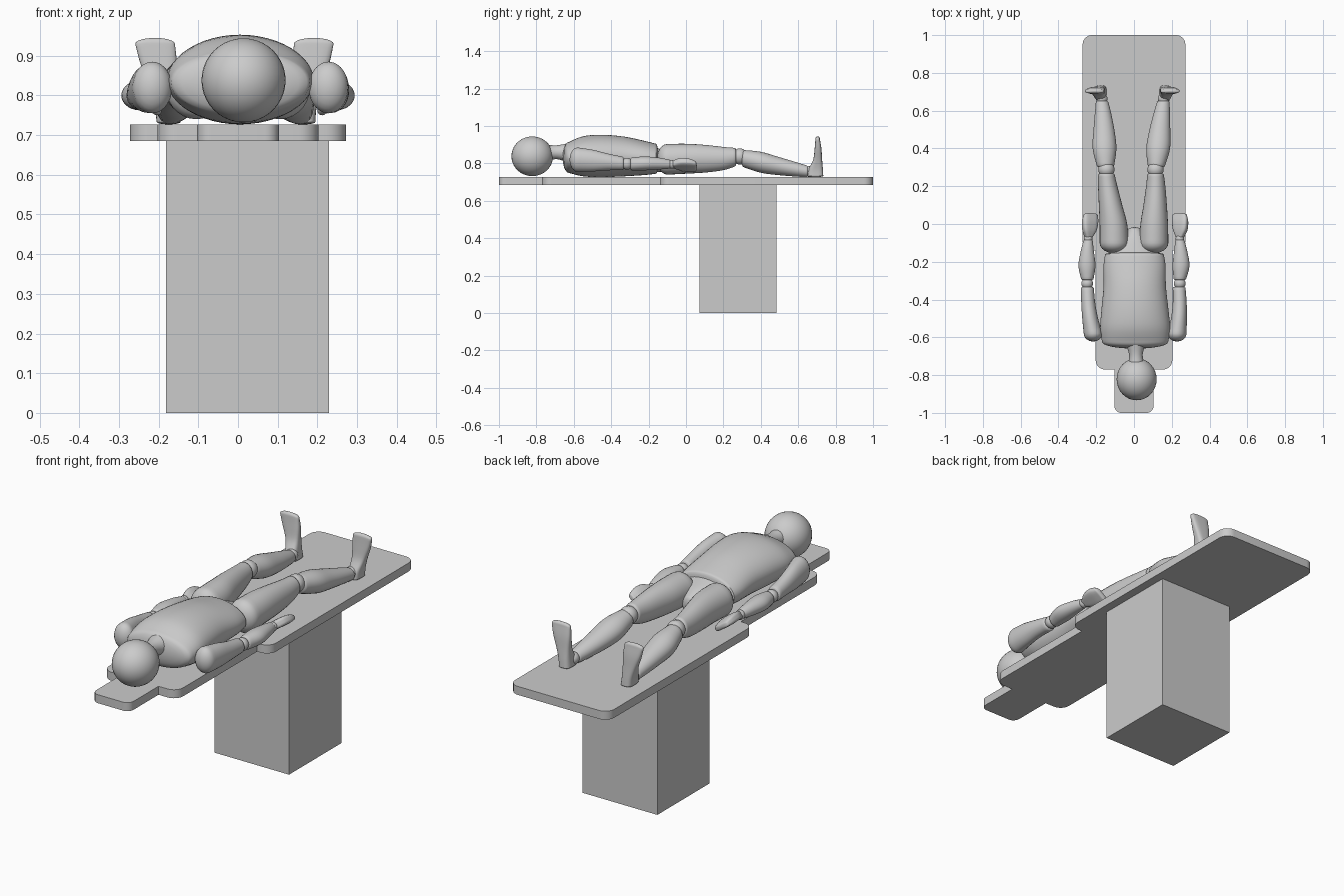
import bpy
import bmesh
from math import sin, cos, pi, radians
from mathutils import Vector

default_cube = bpy.data.objects.get("Cube")
if default_cube:
    bpy.data.objects.remove(default_cube, do_unlink=True)

# One plain grey for everything
grey = bpy.data.materials.new("plain_grey")
grey.use_nodes = True
grey.diffuse_color = (0.6, 0.6, 0.6, 1)
grey.node_tree.nodes["Principled BSDF"].inputs["Base Color"].default_value = (0.6, 0.6, 0.6, 1)


def finish(name, bm, angle=40):
    """Turn a bmesh into a shaded, coloured object."""
    bmesh.ops.recalc_face_normals(bm, faces=bm.faces)
    mesh = bpy.data.meshes.new(name)
    bm.to_mesh(mesh)
    bm.free()
    obj = bpy.data.objects.new(name, mesh)
    bpy.context.collection.objects.link(obj)
    mesh.materials.append(grey)
    bpy.ops.object.select_all(action='DESELECT')
    obj.select_set(True)
    bpy.context.view_layer.objects.active = obj
    bpy.ops.object.shade_smooth_by_angle(angle=radians(angle))
    return obj


def smooth_stations(stations, steps=4):
    """Pass a smooth curve through the given cross-sections."""
    pts = [Vector(s) for s in stations]
    ext = [pts[0]] + pts + [pts[-1]]
    out = []
    for a, b, c, d in zip(ext, ext[1:], ext[2:], ext[3:]):
        for i in range(steps):
            t = i / steps
            out.append(b + (c - a) * t / 2
                       + (2 * a - 5 * b + 4 * c - d) * t * t / 2
                       + (3 * b - a - 3 * c + d) * t ** 3 / 2)
    return out + [pts[-1]]


def rounded_end(ring, axis, length):
    """Shrinking rings that close an end with a dome."""
    domes = []
    for k in range(1, 6):
        a = k * pi / 11
        dome = ring.copy()
        dome[axis] += length * sin(a)
        dome[3] *= cos(a)
        dome[4] *= cos(a)
        domes.append(dome)
    return domes


def loft(name, stations, caps=(0.01, 0.01), axis=1, roll=0, square=2, segments=28):
    """Skin over cross-sections (x, y, z, half width, half depth)."""
    rings = smooth_stations(stations)
    rings = (rounded_end(rings[0], axis, -caps[0])[::-1] + rings
             + rounded_end(rings[-1], axis, caps[1]))
    if axis == 1:
        u, v = Vector((cos(roll), 0, sin(roll))), Vector((-sin(roll), 0, cos(roll)))
    else:
        u, v = Vector((cos(roll), sin(roll), 0)), Vector((-sin(roll), cos(roll), 0))
    bm = bmesh.new()
    loops = []
    for r in rings:
        loop = []
        for i in range(segments):
            c, s = cos(2 * pi * i / segments), sin(2 * pi * i / segments)
            k = (abs(c) ** square + abs(s) ** square) ** (-1 / square)
            loop.append(bm.verts.new(r.xyz + u * c * k * r[3] + v * s * k * r[4]))
        loops.append(loop)
    for p, q in zip(loops, loops[1:]):
        for i in range(segments):
            j = (i + 1) % segments
            bm.faces.new((p[i], p[j], q[j], q[i]))
    bm.faces.new(loops[0])
    bm.faces.new(loops[-1])
    return finish(name, bm)


def ball(name, centre, radius, stretch=1):
    bm = bmesh.new()
    bmesh.ops.create_uvsphere(bm, u_segments=32, v_segments=20, radius=radius)
    for v in bm.verts:
        v.co.y *= stretch
        v.co += Vector(centre)
    return finish(name, bm)


# Table top: stepped outline with rounded outer corners
half = [(0.103, -1, 0.035), (0.103, -0.77, 0), (0.203, -0.77, 0.05),
        (0.203, -0.14, 0), (0.272, -0.14, 0.05), (0.272, 1, 0.05)]
corners = half + [(-x, y, r) for x, y, r in reversed(half)]
outline = []
for i, (x, y, r) in enumerate(corners):
    p = Vector((x, y, 0.685))
    before = Vector((*corners[i - 1][:2], p.z)) - p
    after = Vector((*corners[(i + 1) % len(corners)][:2], p.z)) - p
    before.normalize()
    after.normalize()
    if r == 0:
        outline.append(p)
        continue
    for k in range(9):
        a = k * pi / 16
        outline.append(p + (before + after) * r - r * (after * cos(a) + before * sin(a)))
bm = bmesh.new()
base = bm.faces.new([bm.verts.new(p) for p in outline])
top = bmesh.ops.extrude_face_region(bm, geom=[base])["geom"]
for v in top:
    if isinstance(v, bmesh.types.BMVert):
        v.co.z += 0.042
if base not in bm.faces[:]:
    bm.faces.new([v for v in bm.verts][:len(outline)])
finish("table_top", bm, 30)

# Pedestal under the table
bm = bmesh.new()
bmesh.ops.create_cube(bm, size=1)
for v in bm.verts:
    v.co = Vector((v.co.x * 0.41 + 0.024, v.co.y * 0.41 + 0.278, (v.co.z + 0.5) * 0.685))
finish("pedestal", bm, 30)

# Head, neck and trunk
ball("head", (0.014, -0.822, 0.838), 0.106, 1.05)
loft("neck", [(0.012, -0.75, 0.855, 0.045, 0.045), (0.01, -0.69, 0.86, 0.036, 0.037),
              (0.008, -0.62, 0.855, 0.06, 0.055)])
loft("torso", [(0.006, -0.625, 0.832, 0.175, 0.083), (0.006, -0.55, 0.838, 0.185, 0.107),
               (0.005, -0.45, 0.84, 0.177, 0.113), (0.004, -0.33, 0.837, 0.165, 0.106),
               (0.003, -0.22, 0.829, 0.164, 0.091), (0.002, -0.16, 0.825, 0.155, 0.08)],
     caps=(0.035, 0.012), segments=48)
loft("pelvis", [(0, -0.18, 0.82, 0.14, 0.07), (0.002, -0.13, 0.815, 0.12, 0.06),
                (0.003, -0.08, 0.805, 0.075, 0.055), (0.004, -0.035, 0.795, 0.04, 0.045)],
     caps=(0.01, 0.018))

# Limbs on both sides; the last value of each row is a small sideways sway
for side, s in (("left", 1), ("right", -1)):
    def limb(part, rows, **options):
        loft(f"{side}_{part}", [(s * x + sway, y, z, w, d) for x, y, z, w, d, sway in rows],
             **options)

    def joint(part, x, y, z, radius, sway=0):
        ball(f"{side}_{part}", (s * x + sway, y, z), radius)

    # Arm
    limb("upper_arm", [(0.222, -0.58, 0.82, 0.05, 0.065, 0.006),
                       (0.235, -0.5, 0.815, 0.042, 0.058, 0.003),
                       (0.242, -0.42, 0.808, 0.037, 0.045, 0),
                       (0.243, -0.34, 0.8, 0.034, 0.036, -0.004)], caps=(0.042, 0.01))
    joint("elbow", 0.245, -0.315, 0.798, 0.031, -0.003)
    limb("forearm", [(0.245, -0.29, 0.797, 0.033, 0.034, -0.002),
                     (0.249, -0.22, 0.8, 0.045, 0.037, 0),
                     (0.247, -0.14, 0.799, 0.034, 0.031, 0),
                     (0.243, -0.09, 0.796, 0.025, 0.024, 0)])
    joint("wrist", 0.243, -0.078, 0.795, 0.023)
    limb("hand", [(0.242, -0.065, 0.795, 0.022, 0.018, 0.002),
                  (0.24, -0.03, 0.795, 0.04, 0.021, 0.005),
                  (0.238, 0.015, 0.79, 0.046, 0.02, 0.006),
                  (0.236, 0.048, 0.783, 0.042, 0.014, 0.006)], roll=s * 0.6, square=4)
    limb("thumb", [(0.225, -0.045, 0.782, 0.014, 0.014, 0.004),
                   (0.208, -0.005, 0.762, 0.012, 0.012, 0.004)])

    # Leg
    limb("thigh", [(0.105, -0.1, 0.822, 0.077, 0.082, 0), (0.108, 0, 0.825, 0.073, 0.08, -0.001),
                   (0.118, 0.1, 0.825, 0.062, 0.074, -0.006),
                   (0.127, 0.2, 0.826, 0.051, 0.062, -0.012),
                   (0.13, 0.26, 0.833, 0.044, 0.05, -0.016)], caps=(0.055, 0.012))
    joint("knee", 0.13, 0.288, 0.837, 0.043, -0.016)
    limb("shin", [(0.135, 0.31, 0.825, 0.046, 0.046, -0.016),
                  (0.142, 0.4, 0.806, 0.063, 0.056, -0.014),
                  (0.148, 0.5, 0.785, 0.055, 0.048, -0.011),
                  (0.157, 0.6, 0.766, 0.041, 0.037, -0.008),
                  (0.162, 0.645, 0.758, 0.033, 0.031, -0.007)], caps=(0.015, 0.01))
    joint("ankle", 0.163, 0.663, 0.757, 0.03, -0.007)
    limb("foot", [(0.17, 0.692, 0.733, 0.03, 0.042, -0.005),
                  (0.174, 0.694, 0.77, 0.03, 0.038, -0.006),
                  (0.182, 0.704, 0.82, 0.035, 0.024, -0.007),
                  (0.192, 0.706, 0.88, 0.046, 0.018, -0.008),
                  (0.2, 0.704, 0.93, 0.05, 0.012, -0.009)],
         caps=(0.006, 0.015), axis=2, square=3.5)
